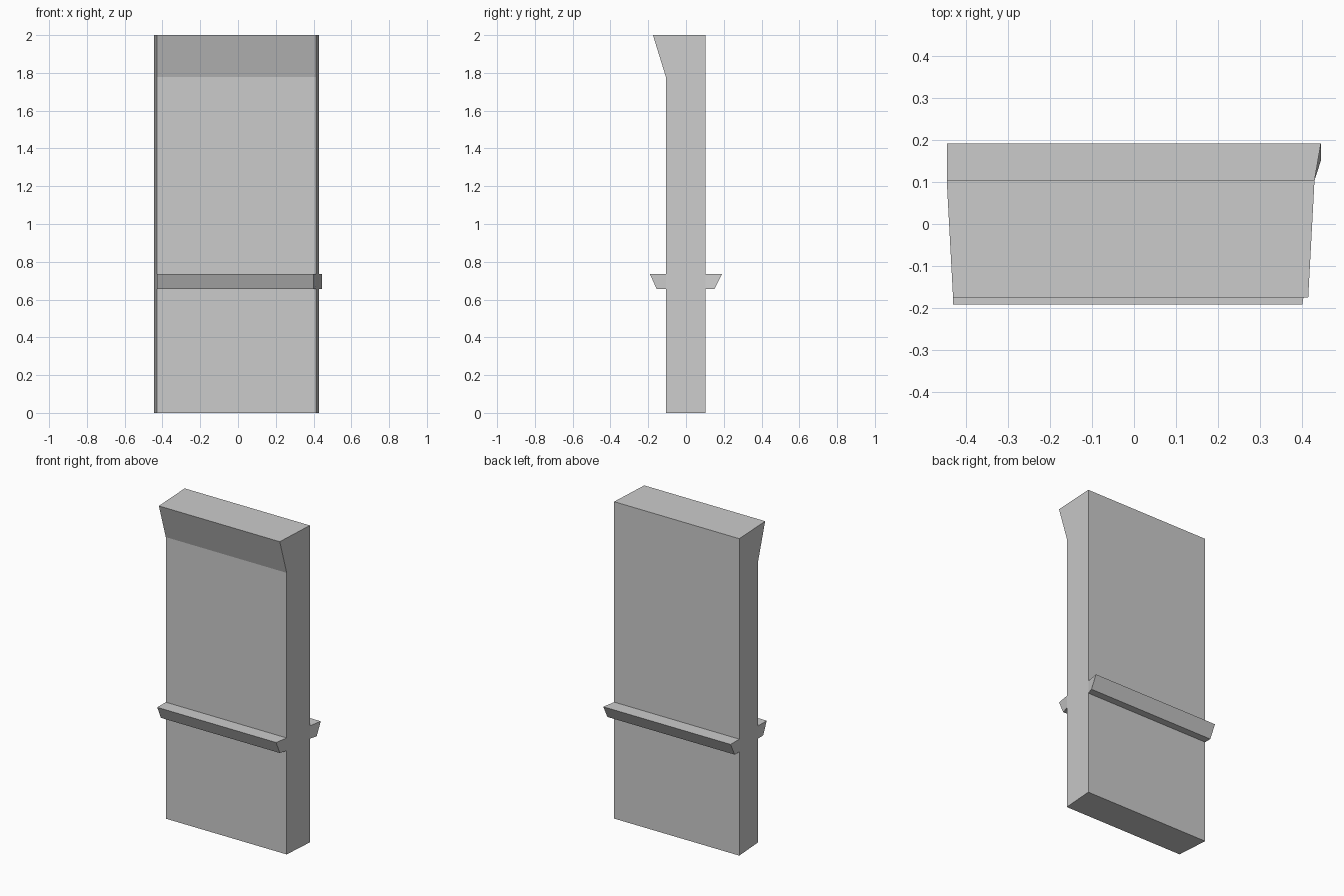
import bpy, bmesh

if "Cube" in bpy.data.objects:
    bpy.data.objects.remove(bpy.data.objects["Cube"])


def prism(name, profile, open_edge=None):
    """Profile points are (y, z, left x, right x); loft left side to right side."""
    bm = bmesh.new()
    left = [bm.verts.new((xl, y, z)) for y, z, xl, xr in profile]
    right = [bm.verts.new((xr, y, z)) for y, z, xl, xr in profile]
    n = len(profile)
    bm.faces.new(left)
    bm.faces.new(right[::-1])
    strips = []
    for i in range(n):
        j = (i + 1) % n
        strips.append(bm.faces.new((left[j], left[i], right[i], right[j])))
    bmesh.ops.recalc_face_normals(bm, faces=bm.faces[:])
    # Drop the hidden strip that lies against the slab
    if open_edge is not None:
        bmesh.ops.delete(bm, geom=[strips[open_edge]], context='FACES_ONLY')
    mesh = bpy.data.meshes.new(name)
    bm.to_mesh(mesh)
    bm.free()
    obj = bpy.data.objects.new(name, mesh)
    bpy.context.collection.objects.link(obj)
    return obj


# Slightly tapered upright slab with a flared lip at the top front
back, front = (-0.445, 0.429), (-0.43, 0.414)
prism("slab", [
    (0.104, 0.0, *back),
    (-0.106, 0.0, *front),
    (-0.106, 1.777, *front),
    (-0.175, 2.0, *front),
    (0.104, 2.0, *back),
])


# Undercut ledges: one on the front, one on the back
def ledge(name, y_in, y_low, y_top, inner, outer):
    prism(name, [
        (y_in, 0.735, *inner),
        (y_top, 0.735, *outer),
        (y_low, 0.655, *outer),
        (y_in, 0.655, *inner),
    ], open_edge=3)


ledge("front_ledge", -0.106, -0.155, -0.191, front, (-0.43, 0.40))
ledge("back_ledge", 0.104, 0.15, 0.191, back, (-0.445, 0.444))
